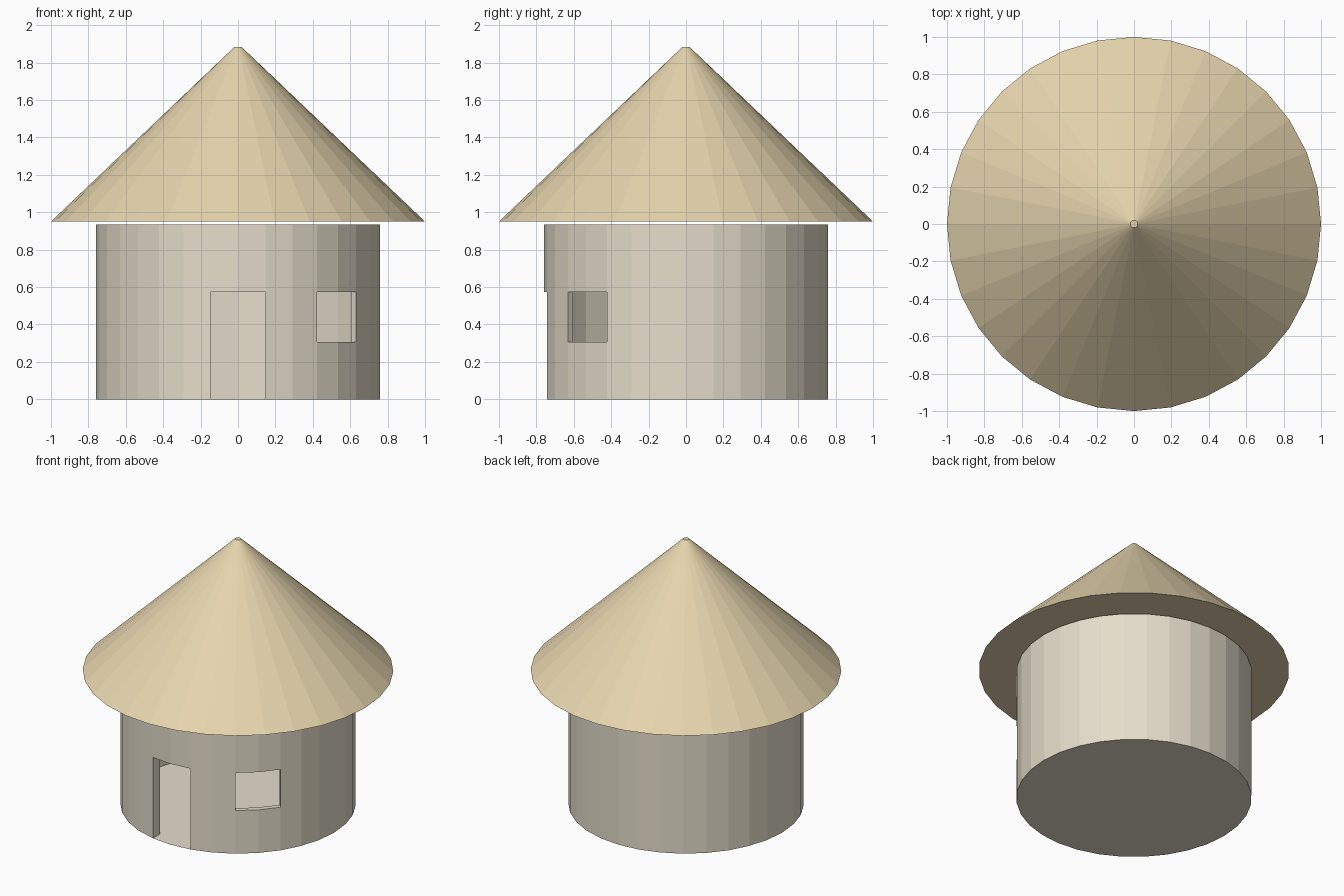
import bpy, bmesh
from math import cos, sin, tau
from mathutils import Vector

if "Cube" in bpy.data.objects:
    bpy.data.objects.remove(bpy.data.objects["Cube"])

SIDES = 32


def finish(name, bm, color):
    mesh = bpy.data.meshes.new(name)
    bm.to_mesh(mesh)
    bm.free()
    obj = bpy.data.objects.new(name, mesh)
    bpy.context.collection.objects.link(obj)
    mat = bpy.data.materials.new(name + "_colour")
    mat.diffuse_color = (*color, 1)
    mat.use_nodes = True
    mat.node_tree.nodes["Principled BSDF"].inputs["Base Color"].default_value = mat.diffuse_color
    mesh.materials.append(mat)
    return obj


def ring(bm, r, z):
    return [bm.verts.new((r * cos(tau * i / SIDES), r * sin(tau * i / SIDES), z))
            for i in range(SIDES)]


def tube(bm, profile):
    """Stack of rings joined by quads, capped at both ends; returns quads by (row, side)."""
    rings = [ring(bm, r, z) for r, z in profile]
    quads = {}
    for row, (a, b) in enumerate(zip(rings, rings[1:])):
        for i in range(SIDES):
            j = (i + 1) % SIDES
            quads[row, i] = bm.faces.new((a[i], a[j], b[j], b[i]))
    bm.faces.new(rings[0][::-1])
    bm.faces.new(rings[-1])
    return quads


def opening(bm, quads, rows, sides, depth):
    """Remove wall panels and pull the rim inwards to form the reveal."""
    panels = [quads[r, s] for r in rows for s in sides]
    inward = -sum((f.calc_center_median() for f in panels), Vector())
    inward.z = 0
    inward = inward.normalized() * depth
    rim = [e for e in {e for f in panels for e in f.edges}
           if sum(f in panels for f in e.link_faces) == 1
           and max(v.co.z for v in e.verts) > 0.01]
    bmesh.ops.delete(bm, geom=panels, context='FACES_ONLY')
    ext = bmesh.ops.extrude_edge_only(bm, edges=rim)["geom"]
    bmesh.ops.translate(bm, vec=inward,
                        verts=[g for g in ext if isinstance(g, bmesh.types.BMVert)])


# Hollow round wall with floor, doorway and window
bm = bmesh.new()
R = 0.758
quads = tube(bm, [(R, 0), (R, 0.306), (R, 0.574), (R, 0.934)])
opening(bm, quads, (0, 1), (23, 24), 0.08)
opening(bm, quads, (1,), (27, 28), 0.037)
bmesh.ops.delete(bm, geom=[e for e in bm.edges if not e.link_faces], context='EDGES')
finish("wall", bm, (0.79, 0.73, 0.60))

# Thatched cone roof, slightly above the wall
bm = bmesh.new()
tube(bm, [(1, 0.95), (0.02, 1.883)])
finish("roof", bm, (0.79, 0.66, 0.42))
